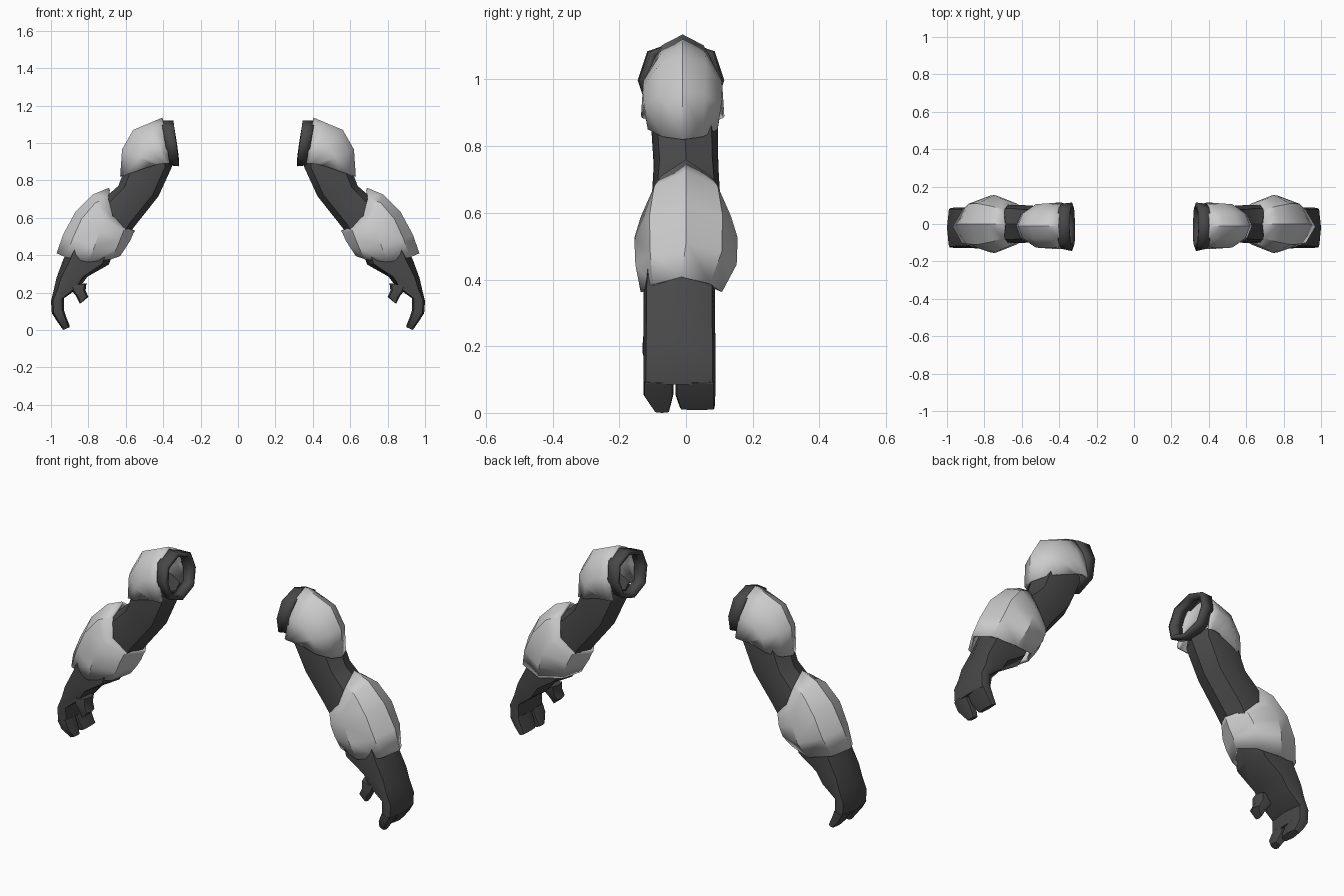
import bpy, bmesh, math
from mathutils import Vector

if "Cube" in bpy.data.objects:
    bpy.data.objects.remove(bpy.data.objects["Cube"])


def material(name, v):
    m = bpy.data.materials.new(name)
    m.diffuse_color = (v, v, v, 1)
    m.use_nodes = True
    m.node_tree.nodes["Principled BSDF"].inputs["Base Color"].default_value = m.diffuse_color
    return m


LIGHT = material("light grey plate", 0.60)
DARK = material("dark grey suit", 0.065)
FULL = [i * 45 for i in range(8)]


def loft(name, mat, sections, angles=FULL, square=1.0, caps=True, shell=0.0, smooth=40):
    """Skin sections (outer xz, inner xz, y centre, half width, bow xz).
    The bow shifts the front and back of a section, giving pointed rims."""
    bm = bmesh.new()
    closed = angles is FULL
    rings = []
    for (ax, az), (bx, bz), yc, hw, (wx, wz) in sections:
        ring = []
        for a in angles:
            c, s = math.cos(math.radians(a)), math.sin(math.radians(a))
            x = (ax + bx) / 2 + (ax - bx) / 2 * c + wx * s * s
            z = (az + bz) / 2 + (az - bz) / 2 * c + wz * s * s
            y = yc + hw * max(-1, min(1, s * square))
            ring.append(bm.verts.new((x, y, z)))
        rings.append(ring)
    n = len(angles)
    for r, q in zip(rings, rings[1:]):
        for i in range(n if closed else n - 1):
            j = (i + 1) % n
            bm.faces.new((r[i], r[j], q[j], q[i]))
    if caps:
        bm.faces.new(rings[0])
        bm.faces.new(rings[-1])
    # make normals point outwards
    bmesh.ops.recalc_face_normals(bm, faces=bm.faces)
    mid = sum((v.co for v in bm.verts), Vector()) / len(bm.verts)
    if sum(f.normal.dot(f.calc_center_median() - mid) * f.calc_area() for f in bm.faces) < 0:
        bmesh.ops.reverse_faces(bm, faces=bm.faces)
    me = bpy.data.meshes.new(name)
    bm.to_mesh(me)
    bm.free()
    me.materials.append(mat)
    ob = bpy.data.objects.new(name, me)
    bpy.context.collection.objects.link(ob)
    bpy.ops.object.select_all(action='DESELECT')
    ob.select_set(True)
    bpy.context.view_layer.objects.active = ob
    bpy.ops.object.shade_smooth_by_angle(angle=math.radians(smooth))
    if shell:
        s = ob.modifiers.new("thickness", 'SOLIDIFY')
        s.thickness = shell
        s.offset = -1
    ob.modifiers.new("other side", 'MIRROR')
    return ob


O = (0, 0)

# Open collar where the arm meets the body
loft("shoulder_collar", DARK, [
    ((.345, 1.12), (.317, .875), -.015, .13, O),
    ((.41, 1.12), (.37, .88), -.012, .12, O),
], square=1.1, caps=False, shell=.022)

# Shoulder plate: arcs fanned from the collar down to the outer rim
c = (.385, .885)


def arc(ax, az, cx, cz, hw):
    return ((ax, az), (2 * cx - ax, 2 * cz - az), -.01, hw, O)


loft("shoulder_plate", LIGHT, [
    arc(.405, 1.135, .365, .89, .115),
    arc(.48, 1.103, .38, .89, .123),
    arc(.56, 1.07, .40, .89, .125),
    arc(.62, .965, .43, .885, .122),
    arc(.63, .82, .45, .88, .110),
], angles=[-90, -60, -30, 0, 30, 60, 90], square=1.1, caps=False, shell=.012)

# Upper arm, running into the forearm guard
loft("upper_arm", DARK, [
    ((.55, .97), (.365, .91), -.005, .09, O),
    ((.605, .86), (.352, .875), -.005, .10, O),
    ((.64, .77), (.425, .715), 0, .097, O),
    ((.68, .735), (.56, .545), 0, .103, O),
    ((.80, .62), (.60, .47), 0, .10, O),
], square=1.15)

# Forearm guard with pointed elbow rim
loft("forearm_guard", LIGHT, [
    ((.69, .76), (.55, .53), 0, .108, (.05, -.035)),
    ((.775, .725), (.56, .515), 0, .135, (.04, -.03)),
    ((.87, .63), (.575, .48), 0, .155, (.02, -.03)),
    ((.935, .51), (.60, .44), 0, .152, (0, -.03)),
    ((.97, .41), (.63, .395), -.014, .122, (0, -.04)),
], caps=False, shell=.015)

# Wrist and palm
loft("wrist_and_palm", DARK, [
    ((.88, .50), (.66, .44), -.015, .105, O),
    ((.935, .375), (.69, .35), -.02, .107, O),
    ((.97, .28), (.805, .285), -.02, .107, O),
    ((.985, .215), (.845, .23), -.02, .108, O),
    ((1.0, .155), (.93, .17), -.02, .108, O),
    ((.995, .085), (.93, .10), -.02, .108, O),
], square=1.3)

# Two finger tips, split by a notch
for name, y0, w0, y1, w1, drop in (("front_finger", -.083, .045, -.072, .022, 0),
                                   ("rear_finger", .028, .06, .034, .052, .008)):
    loft(name, DARK, [
        ((.995, .09), (.93, .105), y0, w0, O),
        ((.97, .05), (.915, .06), y0, w0, O),
        ((.935, drop), (.90, .015 + drop), y1, w1, O),
    ], square=1.3)

# Thumb
loft("thumb", DARK, [
    ((.90, .235), (.81, .25), -.085, .042, O),
    ((.885, .205), (.815, .21), -.09, .04, O),
    ((.865, .18), (.80, .177), -.095, .035, O),
    ((.845, .14), (.825, .155), -.10, .022, O),
], square=1.3)
